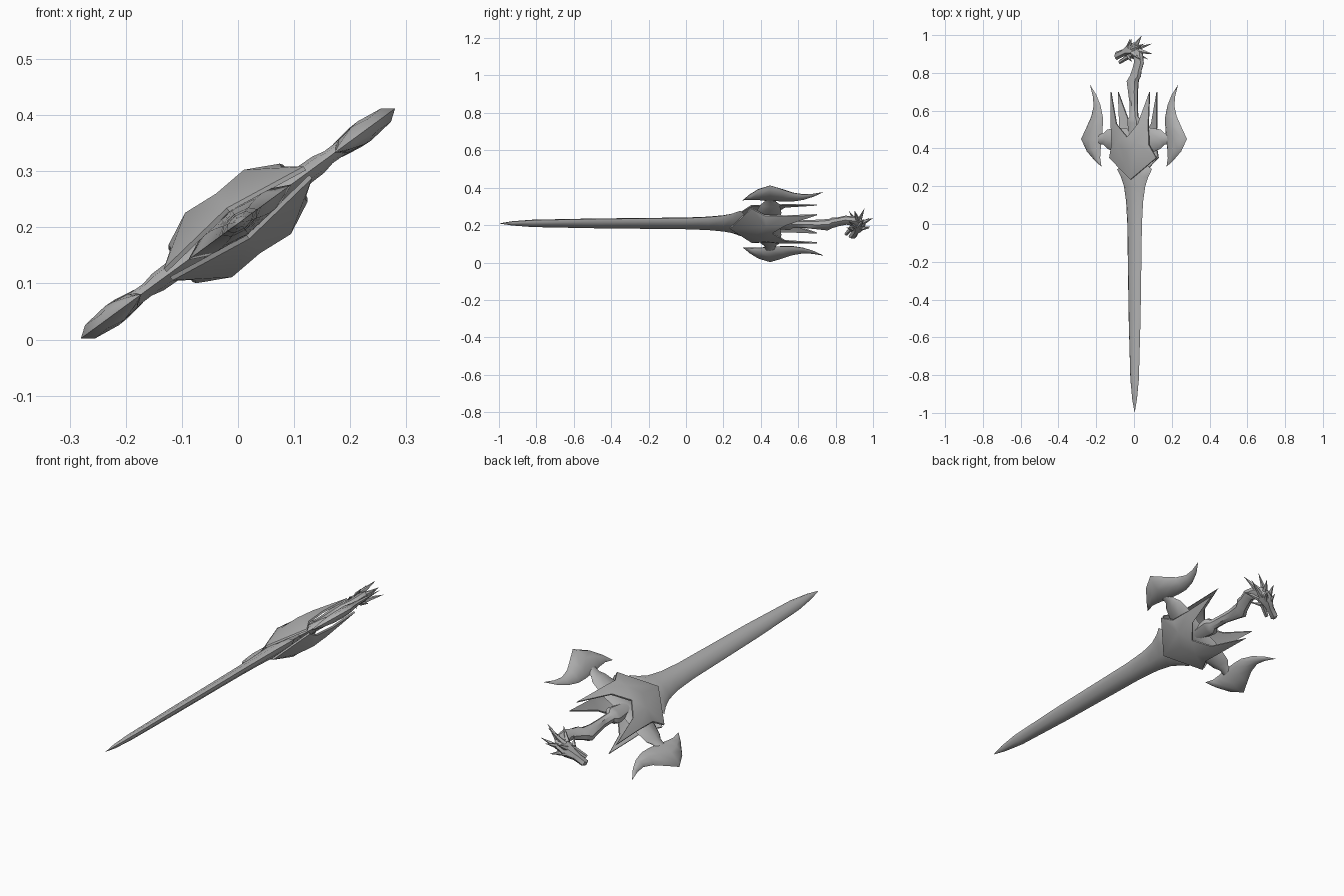
import bpy, bmesh, math
from mathutils import Matrix, Vector

cube = bpy.data.objects.get("Cube")
if cube:
    bpy.data.objects.remove(cube)

steel = bpy.data.materials.new("grey_steel")
steel.use_nodes = True
GREY = (0.45, 0.45, 0.45, 1)
steel.diffuse_color = GREY
steel.node_tree.nodes["Principled BSDF"].inputs["Base Color"].default_value = GREY

# The sword is built flat (x across, y along, z thick), then rolled about its length
ROLL = Matrix.Translation((0, 0, 0.207)) @ Matrix.Rotation(math.radians(-36.2), 4, "Y")


def finish(name, bm, angle=40):
    bmesh.ops.remove_doubles(bm, verts=bm.verts, dist=0.0004)
    bmesh.ops.recalc_face_normals(bm, faces=bm.faces)
    bm.transform(ROLL)
    mesh = bpy.data.meshes.new(name)
    bm.to_mesh(mesh)
    bm.free()
    mesh.materials.append(steel)
    obj = bpy.data.objects.new(name, mesh)
    bpy.context.collection.objects.link(obj)
    bpy.ops.object.select_all(action="DESELECT")
    bpy.context.view_layer.objects.active = obj
    obj.select_set(True)
    bpy.ops.object.shade_smooth_by_angle(angle=math.radians(angle))
    return obj


def loft(bm, ribs, sides=8, mirror=1):
    """Skin oval ribs, each given as edge point a, edge point b, half thickness."""
    rings = []
    for ax, ay, bx, by, thick in ribs:
        a, b = Vector((ax * mirror, ay, 0)), Vector((bx * mirror, by, 0))
        ring = []
        for i in range(sides):
            t = math.tau * i / sides
            p = (a + b) / 2 + (b - a) / 2 * math.cos(t)
            p.z = thick * math.sin(t)
            ring.append(bm.verts.new(p))
        rings.append(ring)
    for r, s in zip(rings, rings[1:]):
        for i in range(sides):
            j = (i + 1) % sides
            bm.faces.new((r[i], r[j], s[j], s[i]))
    bm.faces.new(rings[0])
    bm.faces.new(rings[-1])


def spike(bm, base, tip, radius, sides=5):
    base, tip = Vector(base), Vector(tip)
    turn = (tip - base).to_track_quat("Z", "Y").to_matrix().to_4x4()
    bmesh.ops.create_cone(bm, segments=sides, radius1=radius, radius2=0, cap_ends=True,
                          depth=(tip - base).length,
                          matrix=Matrix.Translation((base + tip) / 2) @ turn)


# Blade with flared root
bm = bmesh.new()
blade = [(-1, 0.0002, 0.0002), (-0.93, 0.015, 0.009), (-0.82, 0.028, 0.014),
         (-0.5, 0.039, 0.017), (0, 0.048, 0.02), (0.12, 0.056, 0.022),
         (0.2, 0.07, 0.025), (0.25, 0.09, 0.026), (0.29, 0.114, 0.022),
         (0.31, 0.085, 0.022), (0.4, 0.07, 0.018)]
loft(bm, [(0.004 - h, y, 0.004 + h, y, t) for y, h, t in blade])
finish("blade", bm, 50)

# Cross arms and crescent guards
arm = [(0, 0.38, 0, 0.5, 0.018), (0.1, 0.37, 0.1, 0.51, 0.02), (0.177, 0.4, 0.177, 0.5, 0.018),
       (0.2, 0.42, 0.2, 0.48, 0.013), (0.25, 0.42, 0.25, 0.48, 0.014)]
crescent = [(0.213, 0.303, 0.214, 0.303, 0.0005), (0.222, 0.35, 0.262, 0.34, 0.012),
            (0.218, 0.4, 0.31, 0.385, 0.019), (0.21, 0.45, 0.347, 0.45, 0.021),
            (0.205, 0.52, 0.31, 0.515, 0.02), (0.205, 0.57, 0.28, 0.57, 0.015),
            (0.22, 0.63, 0.265, 0.625, 0.01), (0.248, 0.685, 0.27, 0.675, 0.005),
            (0.287, 0.735, 0.288, 0.735, 0.0005)]
for side, s in (("left", 1), ("right", -1)):
    bm = bmesh.new()
    loft(bm, arm, mirror=s)
    finish(side + "_arm", bm)
    bm = bmesh.new()
    loft(bm, crescent, mirror=s)
    finish(side + "_crescent", bm, 50)

# Domed hub plates, each with two long spikes and a notch between them
plate = {"point": (0, 0.235, 0.034), "corner": (0.154, 0.35, 0.013), "waist": (0.122, 0.42, 0.036),
         "shoulder": (0.123, 0.53, 0.042), "tip": (0.127, 0.7, 0.036), "fork": (0.07, 0.53, 0.064),
         "notch": (0, 0.46, 0.064), "bulge": (0.065, 0.43, 0.071), "middle": (0, 0.38, 0.066)}
patches = ["point corner bulge middle", "corner waist bulge", "waist shoulder bulge",
           "shoulder fork bulge", "shoulder tip fork", "bulge fork notch middle"]
for side, up in (("upper", 1), ("lower", -1)):
    bm = bmesh.new()
    for s in (1, -1):
        for patch in patches:
            corners = [Vector(plate[k]) * Vector((1, 1, 1)).length / math.sqrt(3)
                       for k in patch.split()]
            bm.faces.new([bm.verts.new((c.x * s, c.y, c.z * up)) for c in corners])
    bmesh.ops.remove_doubles(bm, verts=bm.verts, dist=0.0004)
    bmesh.ops.recalc_face_normals(bm, faces=bm.faces)
    # Thin inner skin joined along the rim
    outer = list(bm.faces)
    copy = bmesh.ops.duplicate(bm, geom=outer)
    inner = [g for g in copy["geom"] if isinstance(g, bmesh.types.BMVert)]
    bmesh.ops.translate(bm, verts=inner, vec=(0, 0, -0.008 * up))
    rim = [e for e in bm.edges if e.is_boundary]
    bmesh.ops.bridge_loops(bm, edges=rim)
    finish(side + "_hub_plate", bm, 35)

# Grip: collar, bent shaft and neck
bm = bmesh.new()
grip = [(-0.03, 0.45, 0.03, 0.45, 0.02), (-0.042, 0.535, 0.042, 0.535, 0.026),
        (-0.04, 0.555, 0.04, 0.555, 0.028), (-0.024, 0.57, 0.024, 0.57, 0.022),
        (-0.025, 0.64, 0.022, 0.64, 0.022), (-0.035, 0.7, 0.022, 0.7, 0.024),
        (-0.046, 0.755, 0.03, 0.765, 0.026), (-0.026, 0.785, 0.044, 0.78, 0.023),
        (-0.01, 0.82, 0.048, 0.81, 0.02), (0.004, 0.86, 0.062, 0.85, 0.021),
        (-0.004, 0.885, 0.055, 0.915, 0.023), (-0.02, 0.89, 0.01, 0.95, 0.022)]
loft(bm, grip)
finish("grip", bm)

# Beast head pommel: skull, upper snout and lower jaw
bm = bmesh.new()
loft(bm, [(0.03, 0.885, 0.04, 0.94, 0.018), (-0.01, 0.885, 0.01, 0.962, 0.028),
          (-0.045, 0.888, -0.035, 0.955, 0.027), (-0.075, 0.885, -0.072, 0.925, 0.018),
          (-0.105, 0.872, -0.118, 0.912, 0.016), (-0.112, 0.868, -0.126, 0.895, 0.01)], 6)
loft(bm, [(-0.005, 0.88, -0.01, 0.915, 0.02), (-0.05, 0.866, -0.05, 0.893, 0.015),
          (-0.092, 0.846, -0.098, 0.866, 0.008)], 6)
finish("beast_head", bm, 30)

# Horn crest
bm = bmesh.new()
spike(bm, (0.0, 0.93, 0), (0.052, 1.0, 0), 0.018)
spike(bm, (0.02, 0.92, 0), (0.122, 0.9, 0), 0.018)
spike(bm, (-0.04, 0.935, 0), (-0.025, 0.985, 0), 0.012)
for s in (1, -1):
    spike(bm, (0.0, 0.925, 0.016 * s), (0.095, 0.955, 0.035 * s), 0.015)
    spike(bm, (-0.02, 0.935, 0.016 * s), (0.01, 0.985, 0.034 * s), 0.013)
    spike(bm, (0.0, 0.905, 0.018 * s), (0.07, 0.87, 0.036 * s), 0.013)
    spike(bm, (-0.03, 0.89, 0.016 * s), (0.01, 0.855, 0.03 * s), 0.01)
finish("horn_crest", bm, 30)
